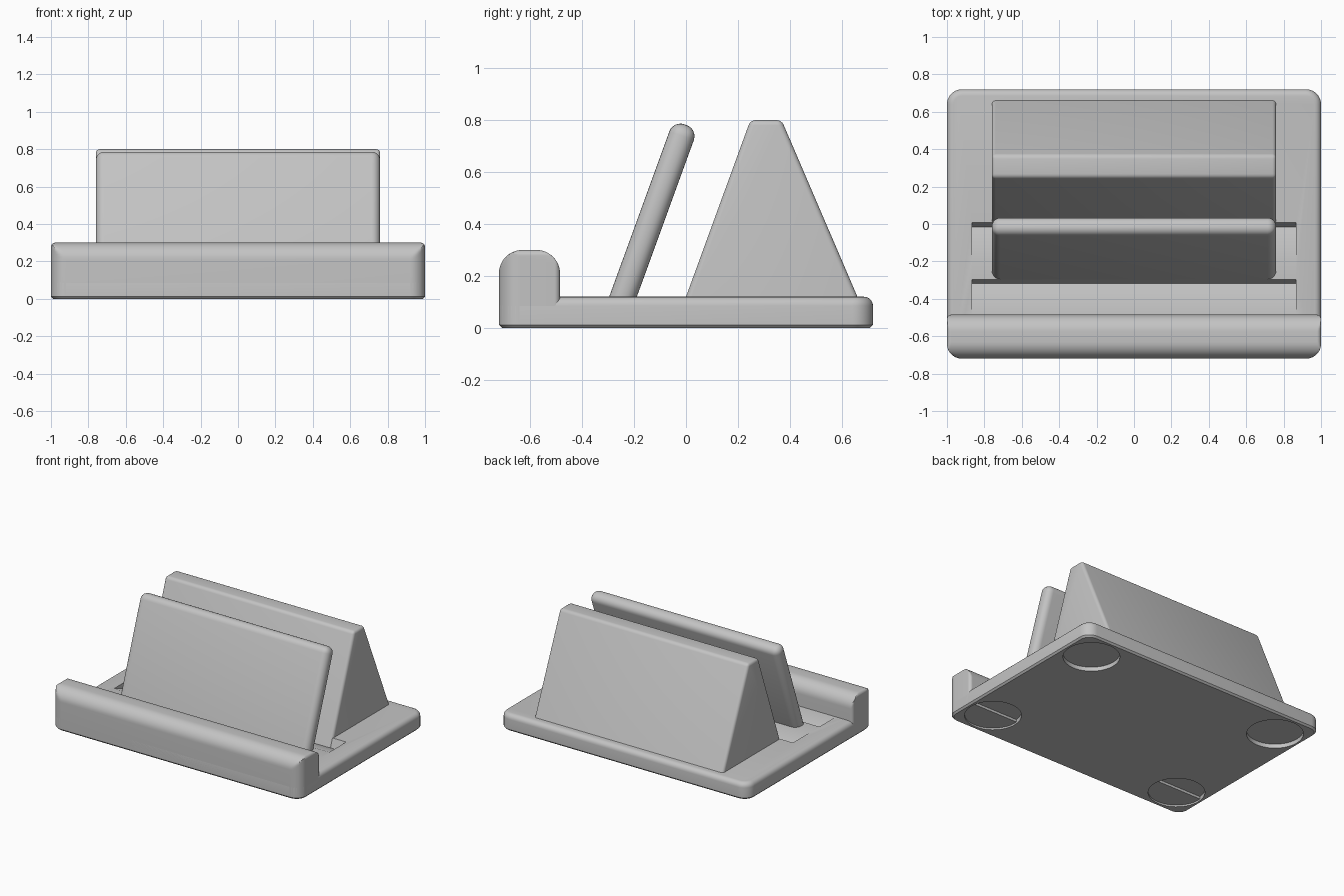
import bpy, bmesh, math
from mathutils import Matrix, Vector

cube = bpy.data.objects.get("Cube")
if cube:
    bpy.data.objects.remove(cube, do_unlink=True)

GREY = (0.55, 0.55, 0.55, 1)
mat = bpy.data.materials.new("plain_grey")
mat.use_nodes = True
mat.diffuse_color = GREY
mat.node_tree.nodes["Principled BSDF"].inputs["Base Color"].default_value = GREY

LEAN = math.radians(20)
SLOPE = math.tan(LEAN)
HALF_X, HALF_Y, DECK, CORNER = 1.0, 0.72, 0.12, 0.08


def finish(name, bm):
    bmesh.ops.recalc_face_normals(bm, faces=bm.faces)
    mesh = bpy.data.meshes.new(name)
    bm.to_mesh(mesh)
    bm.free()
    mesh.materials.append(mat)
    ob = bpy.data.objects.new(name, mesh)
    bpy.context.collection.objects.link(ob)
    return ob


def select(ob):
    bpy.ops.object.select_all(action='DESELECT')
    ob.select_set(True)
    bpy.context.view_layer.objects.active = ob


def smooth(ob):
    select(ob)
    bpy.ops.object.shade_smooth_by_angle(angle=math.radians(32))


def box(size, centre):
    bm = bmesh.new()
    bmesh.ops.create_cube(bm, size=1)
    bmesh.ops.scale(bm, vec=size, verts=bm.verts)
    bmesh.ops.translate(bm, vec=centre, verts=bm.verts)
    return bm


def bevel(bm, rule, radius, segments):
    edges = [e for e in bm.edges if rule(*[v.co for v in e.verts])]
    bmesh.ops.bevel(bm, geom=edges, offset=radius, segments=segments,
                    profile=0.5, affect='EDGES', clamp_overlap=True)


def prism(profile, half):
    """Extrude a y-z profile along x."""
    bm = bmesh.new()
    face = bm.faces.new([bm.verts.new((-half, y, z)) for y, z in profile])
    new = bmesh.ops.extrude_face_region(bm, geom=[face])["geom"]
    bmesh.ops.translate(bm, vec=(2 * half, 0, 0),
                        verts=[v for v in new if isinstance(v, bmesh.types.BMVert)])
    return bm


def cut(target, cutter):
    cutter.hide_render = True
    mod = target.modifiers.new("cut", 'BOOLEAN')
    mod.operation, mod.solver, mod.object = 'DIFFERENCE', 'EXACT', cutter
    select(target)
    bpy.ops.object.modifier_apply(modifier=mod.name)
    bpy.data.objects.remove(cutter, do_unlink=True)


# Base slab: rounded corners, soft top edge, small bottom chamfer
bm = box((2 * HALF_X, 2 * HALF_Y, DECK), (0, 0, DECK / 2))
bevel(bm, lambda a, b: abs(a.z - b.z) > 0.05, CORNER, 8)
bevel(bm, lambda a, b: min(a.z, b.z) > DECK - 0.001, 0.035, 5)
bevel(bm, lambda a, b: max(a.z, b.z) < 0.001, 0.012, 1)
base = finish("base", bm)


# Two angled slots in the deck: sloping floor, leaning back wall
def slot(front, back):
    run = back - front
    low_y = back - 0.02
    low_z = DECK - (low_y - front) * SLOPE
    low_y = back - (DECK - low_z) * SLOPE
    ahead = front - 0.03
    return prism([(low_y, low_z), (ahead, DECK + 0.03 * SLOPE), (ahead, 0.2),
                  (low_y + (0.2 - low_z) * SLOPE, 0.2)], 0.865)


cut(base, finish("front_slot_cutter", slot(-0.48, -0.297)))
cut(base, finish("rear_slot_cutter", slot(-0.187, 0.007)))

# Four round foot recesses underneath
for sx in (-1, 1):
    for sy in (-1, 1):
        bm = bmesh.new()
        bmesh.ops.create_cone(bm, cap_ends=True, segments=48, radius1=0.187,
                              radius2=0.187, depth=0.06,
                              matrix=Matrix.Translation((sx * 0.787, sy * 0.503, 0)))
        cut(base, finish("foot_cutter", bm))
smooth(base)

# Front lip: round-topped profile lofted along x and trimmed at the ends
TOP, BACK, ROUND, SOFT = 0.3, -0.485, 0.09, 0.022
profile = [(-HALF_Y, 0.012)]
for cy, start in ((-HALF_Y + ROUND, 180), (BACK - ROUND, 90)):
    for i in range(11):
        t = math.radians(start - 9 * i)
        profile.append((cy + ROUND * math.cos(t), TOP - ROUND + ROUND * math.sin(t)))
profile.append((BACK, 0.012))


def rounding(d, r):
    """Inset of a fillet of radius r at distance d from the end."""
    return r - math.sqrt(max(0, r * r - (r - min(d, r)) ** 2))


gaps = sorted({r * (1 - math.cos(math.radians(9 * i)))
               for r in (CORNER, SOFT) for i in range(11)})
stations = [-HALF_X + d for d in gaps] + [HALF_X - d for d in reversed(gaps)]
bm = bmesh.new()
rings = []
for x in stations:
    d = HALF_X - abs(x)
    y_min, trim = -HALF_Y + rounding(d, CORNER), rounding(d, SOFT)
    rings.append([bm.verts.new((x, min(max(y, y_min), BACK - trim), min(z, TOP - trim)))
                  for y, z in profile])
for a, b in zip(rings, rings[1:]):
    for i in range(len(profile)):
        j = (i + 1) % len(profile)
        bm.faces.new((a[i], a[j], b[j], b[i]))
bm.faces.new(rings[0])
bm.faces.new(rings[-1])
bmesh.ops.remove_doubles(bm, verts=bm.verts, dist=0.0002)
smooth(finish("front_lip", bm))

# Leaning divider plate with fully rounded edges
length = 0.8
bm = box((1.52, 0.1, length), (0, 0, -length / 2))
bevel(bm, lambda a, b: True, 0.045, 6)
tip = Vector((0, -0.0186 + 0.05 * math.sin(LEAN), 0.735 + 0.05 * math.cos(LEAN)))
bmesh.ops.transform(bm, matrix=Matrix.Translation(tip) @ Matrix.Rotation(-LEAN, 4, 'X'),
                    verts=bm.verts)
smooth(finish("divider_plate", bm))

# Rear wedge block with softened edges
bm = prism([(-0.0255, 0.05), (0.248, 0.8), (0.368, 0.8), (0.69, 0.05)], 0.76)
bevel(bm, lambda a, b: max(a.z, b.z) > 0.1, 0.02, 4)
smooth(finish("rear_block", bm))
